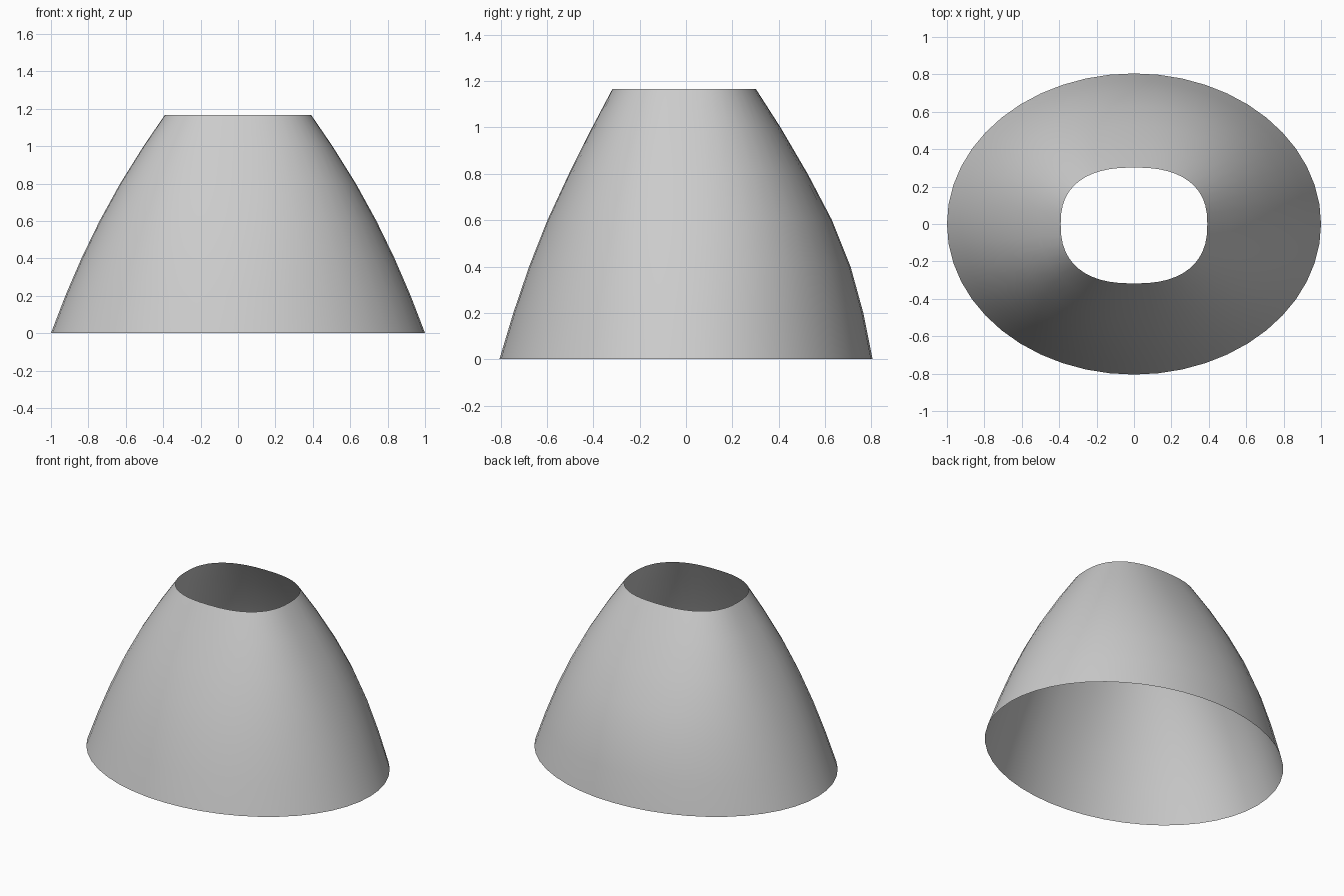
import bpy, bmesh, math

if "Cube" in bpy.data.objects:
    bpy.data.objects.remove(bpy.data.objects["Cube"])

SEG = 48
# z, half width in x, half depth to the front, half depth to the back, roundness exponent
RINGS = [
    (0.00, 1.000, 0.805, 0.805, 2.00),
    (0.20, 0.923, 0.745, 0.765, 2.03),
    (0.40, 0.837, 0.677, 0.710, 2.08),
    (0.60, 0.740, 0.598, 0.630, 2.15),
    (0.80, 0.630, 0.505, 0.525, 2.25),
    (1.00, 0.505, 0.405, 0.408, 2.35),
    (1.165, 0.392, 0.318, 0.302, 2.45),
]


def power(v, n):
    return math.copysign(abs(v) ** (2 / n), v) if abs(v) > 1e-9 else 0.0


# Open shell lofted from the oval base to the rounded-square opening
bm = bmesh.new()
rings = []
for z, w, front, back, n in RINGS:
    ring = []
    for i in range(SEG):
        a = 2 * math.pi * i / SEG
        s = power(math.sin(a), n)
        ring.append(bm.verts.new((w * power(math.cos(a), n), s * (back if s > 0 else front), z)))
    rings.append(ring)
for lo, hi in zip(rings, rings[1:]):
    for i in range(SEG):
        j = (i + 1) % SEG
        bm.faces.new((lo[i], lo[j], hi[j], hi[i])).smooth = True

mesh = bpy.data.meshes.new("tapered_shell")
bm.to_mesh(mesh)
bm.free()
shell = bpy.data.objects.new("tapered_shell", mesh)
bpy.context.collection.objects.link(shell)
